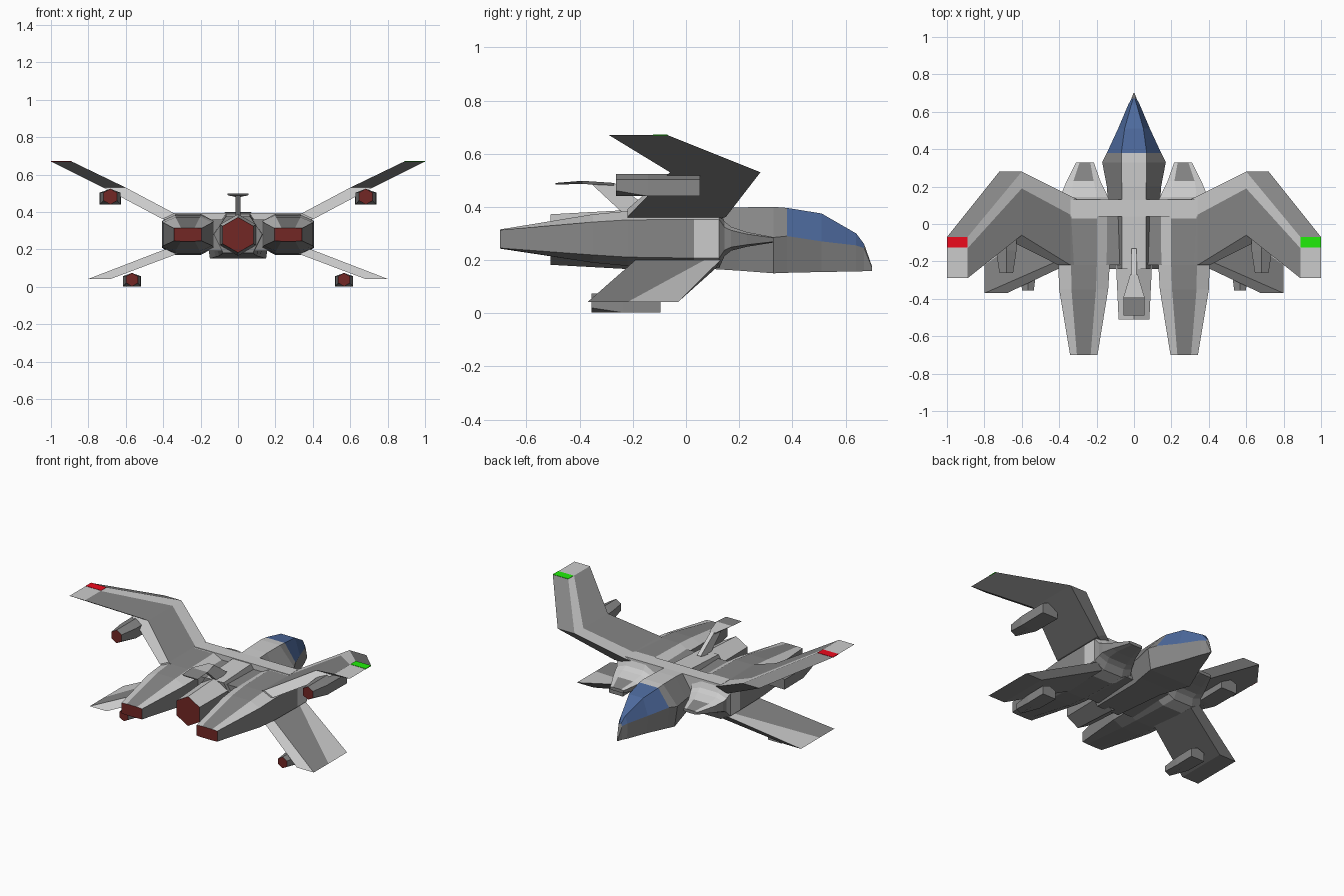
import bpy, bmesh, math

if "Cube" in bpy.data.objects:
    bpy.data.objects.remove(bpy.data.objects["Cube"])


def material(name, color):
    m = bpy.data.materials.new(name)
    m.diffuse_color = (*color, 1)
    m.use_nodes = True
    m.node_tree.nodes["Principled BSDF"].inputs["Base Color"].default_value = m.diffuse_color
    return m


DARK = material("hull_grey", (0.24, 0.24, 0.24))
LIGHT = material("trim_grey", (0.55, 0.55, 0.55))
GLOW = material("exhaust_red", (0.17, 0.02, 0.018))
GLASS = material("canopy_blue", (0.075, 0.145, 0.34))
RED = material("port_red", (0.85, 0.003, 0.012))
GREEN = material("starboard_green", (0.015, 0.85, 0.003))


def loft(name, sections, paint=None, start=DARK, end=DARK):
    """Skin a list of equal-length point rings; paint(i, j) picks each side's material."""
    bm = bmesh.new()
    mats = [DARK, LIGHT, GLOW, GLASS, RED, GREEN]
    rings = [[bm.verts.new(p) for p in s] for s in sections]
    n = len(rings[0])
    for i in range(len(rings) - 1):
        a, b = rings[i], rings[i + 1]
        for j in range(n):
            k = (j + 1) % n
            f = bm.faces.new((a[j], a[k], b[k], b[j]))
            if paint:
                f.material_index = mats.index(paint(i, j))
    bm.faces.new(rings[0]).material_index = mats.index(start)
    bm.faces.new(rings[-1]).material_index = mats.index(end)
    bmesh.ops.recalc_face_normals(bm, faces=bm.faces[:])
    mesh = bpy.data.meshes.new(name)
    bm.to_mesh(mesh)
    bm.free()
    for m in mats:
        mesh.materials.append(m)
    ob = bpy.data.objects.new(name, mesh)
    bpy.context.collection.objects.link(ob)
    return ob


def box(name, x0, x1, y0, y1, z0, z1, mat=DARK):
    ring = lambda y: [(x0, y, z0), (x1, y, z0), (x1, y, z1), (x0, y, z1)]
    return loft(name, [ring(y0), ring(y1)], lambda i, j: mat, mat, mat)


def hexagon(y, top, mid, bot, zt, zm, zb):
    return [(-top, y, zt), (top, y, zt), (mid, y, zm),
            (bot, y, zb), (-bot, y, zb), (-mid, y, zm)]


# Fuselage with pointed nose; the upper faces ahead of the neck are glass
hull = [(-0.24, .065, .13, .08, .375, .28, .18), (0.12, .065, .14, .10, .393, .28, .165),
        (0.20, .065, .145, .12, .398, .28, .16), (0.33, .068, .17, .15, .40, .285, .15),
        (0.38, .068, .145, .13, .396, .29, .152), (0.51, .05, .085, .075, .375, .27, .155),
        (0.64, .014, .03, .028, .30, .255, .157), (0.67, .005, .013, .014, .26, .245, .158),
        (0.70, .002, .003, .003, .175, .17, .158)]


def hull_paint(i, j):
    if i in (4, 5, 6) and j in (0, 1, 5):
        return GLASS
    return LIGHT if j == 0 and i < 4 else DARK


loft("fuselage", [hexagon(*h) for h in hull], hull_paint)


def ngon(y, x, z, r):
    return [(x + r * math.cos((k + .5) * math.pi / 3), y,
             z + r * math.sin((k + .5) * math.pi / 3)) for k in range(6)]


# Central six-sided engine
loft("centre_engine", [ngon(-0.51, 0, .277, .095), ngon(-0.2, 0, .277, .112)],
     lambda i, j: LIGHT if j in (0, 1) else DARK, GLOW)

# Flat deck band across the body, and the core beneath it
box("wing_bridge", -0.34, 0.34, 0.04, 0.13, 0.30, 0.3935, LIGHT)
box("body_core", -0.3, 0.3, -0.22, 0.12, 0.19, 0.36)


def nacelle_ring(s, y, x0, x1, z0, z1, kx, kz):
    dx, dz = (x1 - x0) * kx, (z1 - z0) * kz
    pts = [(x0 + dx, z1), (x1 - dx, z1), (x1, z1 - dz), (x1, z0 + dz),
           (x1 - dx, z0), (x0 + dx, z0), (x0, z0 + dz), (x0, z1 - dz)]
    return [(s * x, y, z) for x, z in pts]


def nacelle_paint(i, j):
    band = i == 3                      # light ring round the wing root
    return LIGHT if band or j in (1, 7) or (j == 0 and i in (4, 5, 6)) else DARK


def wing_ring(s, xi, zi, xo, zo, yf, ys, yr):
    """Leading edge yf, end of the light strip ys, trailing edge yr."""
    return [(s * xi, yf, zi), (s * xo, yf, zo), (s * xo, yr, zo),
            (s * xi, yr, zi), (s * xi, ys, zi)]


def wing_paint(i, j):
    return LIGHT if j == 4 or (j == 2 and i < 2) else DARK


def gun_ring(y, x, z, w, h):
    return [(x + w, y, z + .5 * h), (x, y, z + h), (x - w, y, z + .5 * h),
            (x - w, y, z - h), (x, y, z - h), (x + w, y, z - h)]


for s, side in ((-1, "left"), (1, "right")):
    # Side engine tapering back to the exhaust and forward to a thin prong
    rings = [(-0.70, .195, .342, .243, .315, .25, .03), (-0.35, .138, .40, .19, .372, .25, .16),
             (-0.22, .13, .405, .178, .384, .25, .16), (0.03, .13, .405, .17, .39, .25, .17),
             (0.125, .13, .405, .17, .39, .25, .17), (0.145, .14, .39, .215, .345, .25, .17),
             (0.17, .15, .385, .235, .325, .22, .15), (0.23, .18, .36, .25, .305, .2, .14),
             (0.33, .215, .31, .266, .286, .2, .14)]
    loft(side + "_engine", [nacelle_ring(s, *r) for r in rings], nacelle_paint, GLOW)

    # Cranked upper wing and swept lower wing
    loft(side + "_upper_wing", [wing_ring(s, .30, .375, .36, .355, .13, .04, -.22),
                                wing_ring(s, .34, .392, .404, .362, .15, .05, -.22),
                                wing_ring(s, .60, .53, .72, .53, .28, .19, -.06),
                                wing_ring(s, .89, .67, 1.0, .67, -.07, -.13, -.29)],
         wing_paint, end=LIGHT)
    loft(side + "_lower_wing", [wing_ring(s, .39, .20, .30, .185, .13, .07, -.19),
                                wing_ring(s, .80, .042, .68, .042, -.03, -.22, -.37)],
         wing_paint)

    # Wing-tip navigation light
    x0, x1 = sorted((s * .89, s * 1.0))
    box(side + "_nav_light", x0, x1, -.125, -.07, .668, .672, RED if s < 0 else GREEN)

    # Underslung guns: boxy pod with a six-sided glowing end
    for label, x, z, r, y0, y1 in (("upper", .683, .482, .042, -.263, .052),
                                   ("lower", .567, .038, .036, -.355, -.095)):
        loft(f"{side}_{label}_gun",
             [ngon(y0, s * x, z, r), gun_ring(y0 + .12, s * x, z, r * 1.3, r),
              gun_ring(y1, s * x, z, r * 1.36, r)], start=GLOW)

# Tail strut leaning back, carrying a small tapered plate
loft("tail_strut", [[(x, -.22, .36), (x, -.13, .39), (x, -.27, .49), (x, -.36, .49)]
                    for x in (-.013, .013)], lambda i, j: LIGHT, LIGHT, LIGHT)
loft("tail_plate", [[(-w, y, z), (w, y, z), (w * .7, y, z - t), (-w * .7, y, z - t)]
                    for y, w, z, t in ((-.49, .056, .49, .006), (-.39, .056, .498, .012),
                                       (-.27, .02, .49, .01))],
     lambda i, j: LIGHT if i == 1 else DARK)
